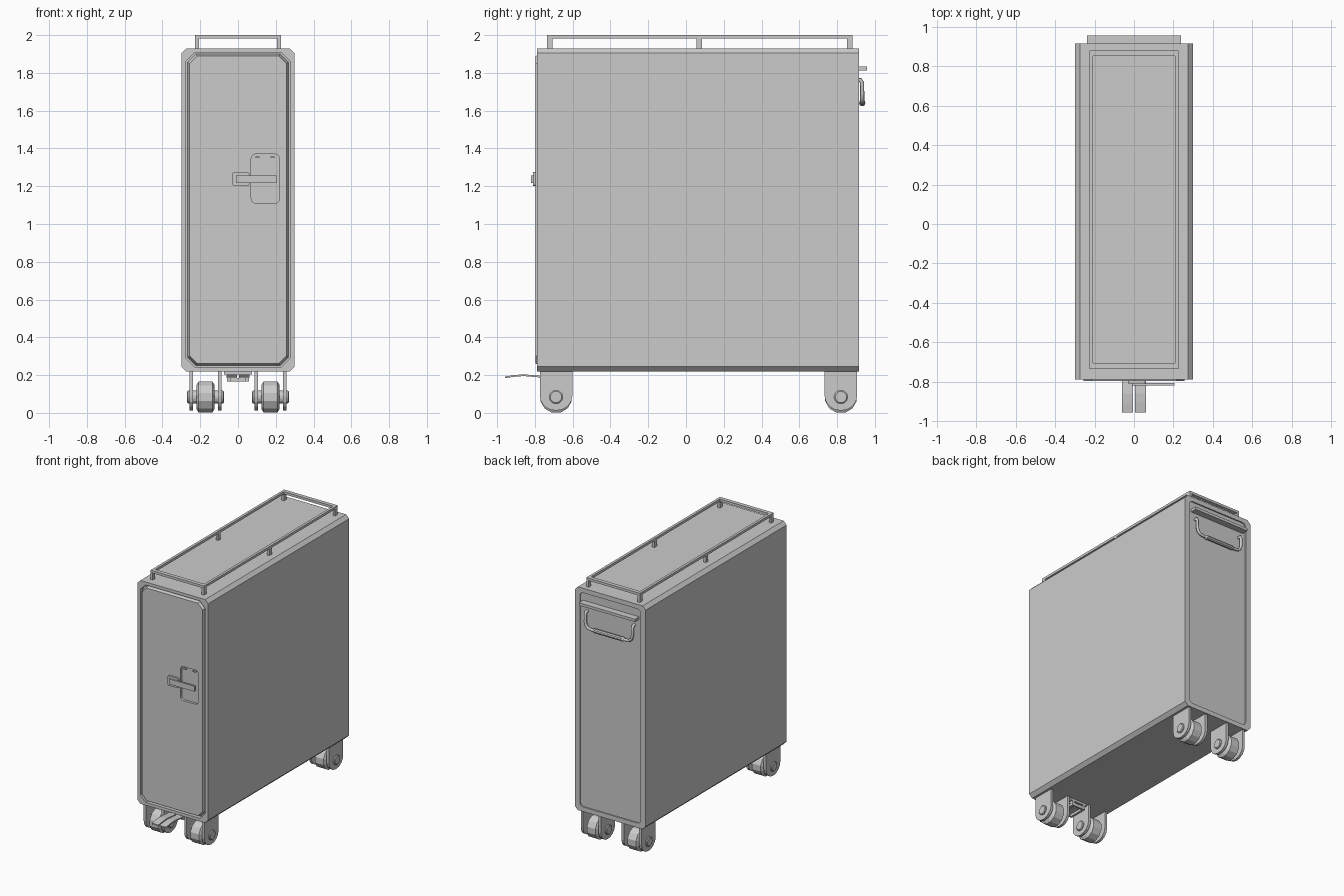
import bpy, bmesh
from math import sin, cos, pi, radians
from mathutils import Vector

if "Cube" in bpy.data.objects:
    bpy.data.objects.remove(bpy.data.objects["Cube"])

FRONT, BACK = -0.79, 0.917


def prism(name, pts, axis, lo, hi, pts_hi=None):
    """Extrude a 2D outline along x (points are y,z) or y (points are x,z)."""
    bm = bmesh.new()
    place = (lambda p, d: (d, p[0], p[1])) if axis == 'x' else (lambda p, d: (p[0], d, p[1]))
    a = [bm.verts.new(place(p, lo)) for p in pts]
    b = [bm.verts.new(place(p, hi)) for p in (pts_hi or pts)]
    bm.faces.new(a)
    bm.faces.new(b[::-1])
    n = len(a)
    for i in range(n):
        j = (i + 1) % n
        bm.faces.new((a[i], b[i], b[j], a[j]))
    return finish(name, bm)


def finish(name, bm):
    bmesh.ops.recalc_face_normals(bm, faces=bm.faces[:])
    me = bpy.data.meshes.new(name)
    bm.to_mesh(me)
    bm.free()
    ob = bpy.data.objects.new(name, me)
    bpy.context.collection.objects.link(ob)
    return ob


def rect(x0, x1, z0, z1, r=0.0, seg=1):
    """Rectangle outline; corners chamfered (seg=1) or rounded (seg>1)."""
    if r == 0:
        return [(x0, z0), (x1, z0), (x1, z1), (x0, z1)]
    out = []
    for cx, cz, a0 in ((x1 - r, z1 - r, 0), (x0 + r, z1 - r, 90),
                       (x0 + r, z0 + r, 180), (x1 - r, z0 + r, 270)):
        for k in range(seg + 1):
            a = radians(a0 + 90 * k / seg)
            out.append((cx + r * cos(a), cz + r * sin(a)))
    return out


def box(name, x, y, z):
    return prism(name, rect(x[0], x[1], z[0], z[1]), 'y', y[0], y[1])


def cut(ob, cutter):
    m = ob.modifiers.new('cut', 'BOOLEAN')
    m.object = cutter
    m.solver = 'EXACT'
    cutter.hide_render = True
    cutter.hide_viewport = True


def lathe_x(name, profile, center, n):
    """Revolve (x, radius) points around an axis parallel to x."""
    bm = bmesh.new()
    rings = []
    for x, r in profile:
        rings.append([bm.verts.new((center[0] + x,
                                    center[1] + r * sin(2 * pi * (i + .5) / n),
                                    center[2] - r * cos(2 * pi * (i + .5) / n))) for i in range(n)])
    for a, b in zip(rings, rings[1:]):
        for i in range(n):
            j = (i + 1) % n
            bm.faces.new((a[i], a[j], b[j], b[i]))
    bm.faces.new(rings[0])
    bm.faces.new(rings[-1])
    return finish(name, bm)


def tube(name, pts, radius, res=2):
    cu = bpy.data.curves.new(name, 'CURVE')
    cu.dimensions = '3D'
    cu.bevel_depth = radius
    cu.bevel_resolution = res
    cu.use_fill_caps = True
    sp = cu.splines.new('POLY')
    sp.points.add(len(pts) - 1)
    for p, co in zip(sp.points, pts):
        p.co = (*co, 1)
    ob = bpy.data.objects.new(name, cu)
    bpy.context.collection.objects.link(ob)
    return ob


# cart body with door opening at the front and shallow panel at the back
body = prism('cart_body', rect(-0.3, 0.3, 0.22, 1.93, 0.026), 'y', FRONT, BACK)
cut(body, prism('door_opening_cutter', rect(-0.274, 0.274, 0.243, 1.907, 0.045), 'y', FRONT - 0.05, FRONT + 0.03))
cut(body, prism('back_panel_cutter', rect(-0.258, 0.258, 0.255, 1.895, 0.03, 4), 'y', BACK - 0.01, BACK + 0.05))

# door with bevelled rim and recessed latch pocket
door = prism('door', rect(-0.256, 0.256, 0.261, 1.889, 0.04), 'y', FRONT - 0.006, FRONT + 0.04,
             rect(-0.27, 0.27, 0.247, 1.903, 0.045))
cut(door, prism('latch_pocket_cutter', rect(0.07, 0.22, 1.11, 1.37, 0.025, 4), 'y', FRONT - 0.05, FRONT + 0.012))

# latch
prism('latch_base', rect(-0.03, 0.06, 1.2, 1.275, 0.012, 3), 'y', FRONT - 0.02, FRONT)
box('latch_lever', (-0.01, 0.205), (FRONT - 0.03, FRONT - 0.016), (1.217, 1.258))
for i, x in enumerate((0.103, 0.183)):
    box(f'latch_pocket_tab_{i}', (x - 0.011, x + 0.011), (FRONT - 0.004, FRONT + 0.012), (1.35, 1.357))

# top rail and posts
for s in (-1, 1):
    box('rail_side', sorted((s * 0.207, s * 0.227)), (-0.735, 0.882), (1.981, 2.0))
    for y in (-0.721, 0.07, 0.867):
        box('rail_post', sorted((s * 0.207, s * 0.227)), (y - 0.015, y + 0.015), (1.925, 1.983))
for y in (-0.72, 0.867):
    box('rail_end', (-0.208, 0.208), (y - 0.015, y + 0.015), (1.981, 2.0))

# back ledge and swing handle
box('back_ledge', (-0.238, 0.238), (BACK - 0.012, 0.957), (1.812, 1.833))
half = [(0.2, 0.905, 1.762), (0.2, 0.924, 1.762), (0.2, 0.932, 1.748), (0.2, 0.933, 1.69),
        (0.193, 0.933, 1.662), (0.175, 0.933, 1.645), (0.15, 0.933, 1.64)]
tube('back_handle', half + [(-x, y, z) for x, y, z in reversed(half)], 0.011)
lathe_x('handle_grip', [(-0.13, 0.011), (-0.12, 0.017), (0.12, 0.017), (0.13, 0.011)], (0, 0.933, 1.64), 10)

# casters: wheel, two fork plates and axle caps
for sx in (-1, 1):
    for yc in (-0.688, 0.82):
        cx = sx * 0.172
        c = (cx, yc, 0.084)
        lathe_x('caster_wheel', [(-0.048, 0.066), (-0.036, 0.086), (0.036, 0.086), (0.048, 0.066)], c, 12)
        arc = [(yc + 0.086 * cos(pi + pi * k / 8), 0.088 + 0.076 * sin(pi + pi * k / 8)) for k in range(9)]
        for d in (-1, 1):
            px = cx + d * 0.075
            prism('caster_fork', [(yc - 0.086, 0.225)] + arc + [(yc + 0.086, 0.225)], 'x', px - 0.01, px + 0.01)
        lathe_x('caster_axle', [(-0.097, 0.03), (-0.092, 0.036), (0.092, 0.036), (0.097, 0.03)], c, 16)

# brake pedal bracket
box('pedal_bracket_top', (-0.073, 0.073), (-0.75, -0.605), (0.203, 0.222))
for s in (-1, 1):
    box('pedal_bracket_side', sorted((s * 0.04, s * 0.058)), (-0.75, -0.605), (0.167, 0.21))
box('pedal_bracket_base', (-0.058, 0.058), (-0.62, -0.605), (0.167, 0.185))

# two gently curved brake pedals
top = [(-0.957, 0.193), (-0.91, 0.2), (-0.86, 0.204), (-0.81, 0.2), (-0.77, 0.196), (-0.61, 0.196)]
outline = top + [(y, z - 0.009) for y, z in reversed(top)]
for s in (-1, 1):
    lo, hi = sorted((s * 0.004, s * 0.06))
    prism('brake_pedal', outline, 'x', lo, hi)
